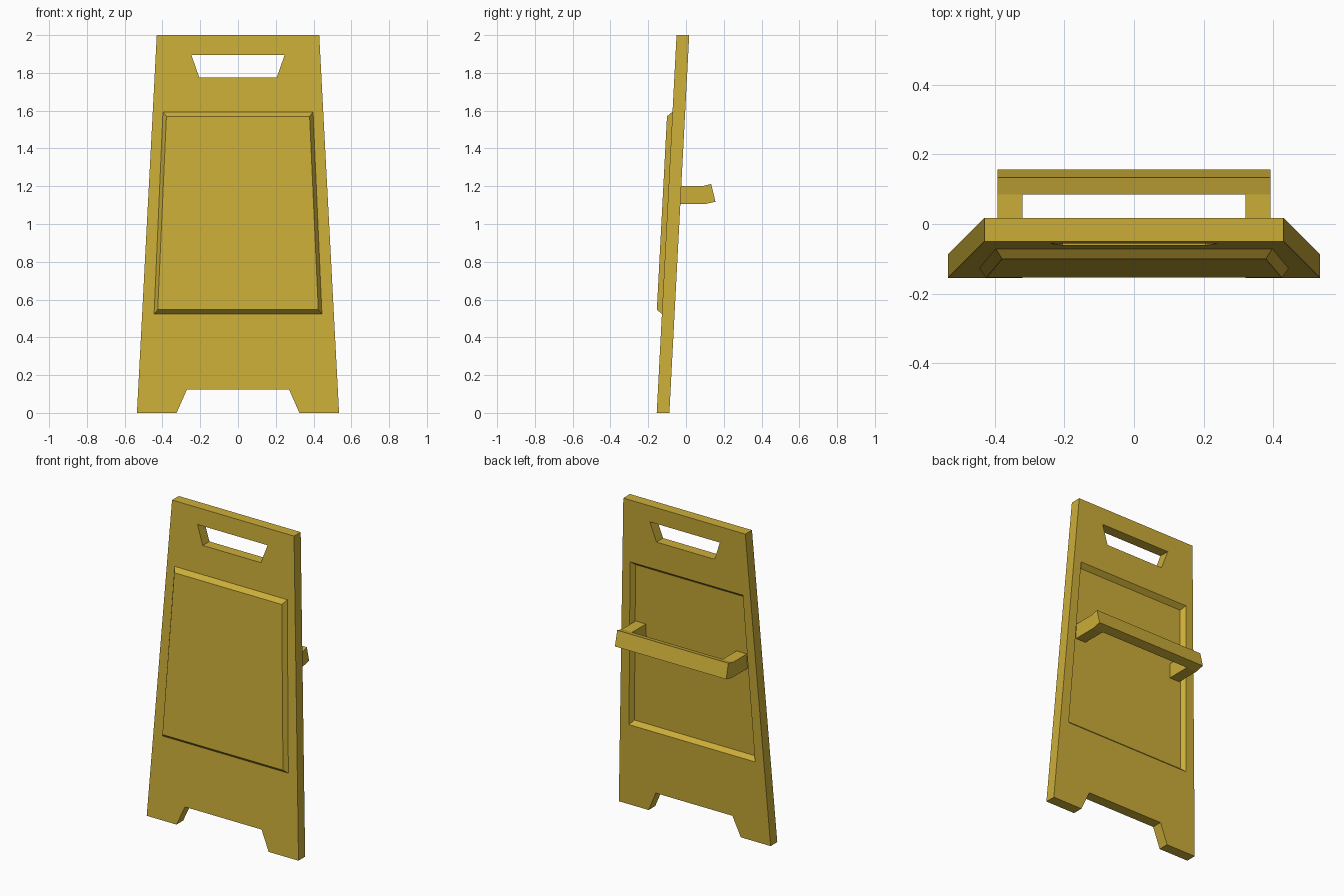
import bpy, bmesh

if "Cube" in bpy.data.objects:
    bpy.data.objects.remove(bpy.data.objects["Cube"])

LEAN = 0.0525            # y gained per unit of height
FRONT, BACK = -0.155, -0.088

mat = bpy.data.materials.new("yellow_plastic")
mat.diffuse_color = (0.6, 0.42, 0.04, 1)
mat.use_nodes = True
mat.node_tree.nodes["Principled BSDF"].inputs["Base Color"].default_value = mat.diffuse_color


def loft(name, rings):
    """Closed solid from two matching rings of 3D points."""
    bm = bmesh.new()
    a, b = [[bm.verts.new(p) for p in r] for r in rings]
    bm.faces.new(a)
    bm.faces.new(b)
    for i in range(len(a)):
        j = (i + 1) % len(a)
        bm.faces.new((a[i], a[j], b[j], b[i]))
    bmesh.ops.recalc_face_normals(bm, faces=bm.faces)
    me = bpy.data.meshes.new(name)
    bm.to_mesh(me)
    bm.free()
    ob = bpy.data.objects.new(name, me)
    bpy.context.collection.objects.link(ob)
    me.materials.append(mat)
    return ob


def mirrored(half):
    return half + [(-x, z) for x, z in reversed(half)]


def leaning(outline, y):
    """Front-view outline placed on a leaning plane."""
    return [(x, y + LEAN * z, z) for x, z in outline]


def boolean(target, tool, op):
    m = target.modifiers.new(op.lower(), 'BOOLEAN')
    m.operation, m.object, m.solver = op, tool, 'EXACT'
    bpy.context.view_layer.objects.active = target
    bpy.ops.object.modifier_apply(modifier=m.name)
    bpy.data.objects.remove(tool)


# Board with foot notch
board = mirrored([(0.27, 0.125), (0.325, 0), (0.535, 0), (0.43, 2)])
sign = loft("sign_board", [leaning(board, FRONT), leaning(board, BACK)])

# Grip opening
grip = mirrored([(0.205, 1.775), (0.247, 1.895)])
boolean(sign, loft("grip_cutter", [leaning(grip, FRONT - 0.1), leaning(grip, BACK + 0.1)]), 'DIFFERENCE')

# Embossed panel: raised in front, hollow behind
outer = mirrored([(0.445, 0.522), (0.398, 1.595)])
inner = mirrored([(0.425, 0.547), (0.379, 1.57)])
boolean(sign, loft("recess_cutter", [leaning(outer, BACK + 0.001), leaning(inner, BACK - 0.028)]), 'DIFFERENCE')
boolean(sign, loft("raised_panel", [leaning(outer, FRONT + 0.001), leaning(inner, FRONT - 0.028)]), 'UNION')

# Rear handle: two posts and a tilted cross bar, profiles in (y, z)
post = [(-0.07, 1.2), (0.085, 1.2), (0.098, 1.105), (-0.07, 1.105)]
bar = [(0.085, 1.2), (0.133, 1.212), (0.156, 1.118), (0.098, 1.105)]


def across(name, profile, x0, x1):
    return loft(name, [[(x, y, z) for y, z in profile] for x in (x0, x1)])


across("handle_bar", bar, -0.392, 0.392)
for side, s in (("left", -1), ("right", 1)):
    across("handle_post_" + side, post, s * 0.32, s * 0.392)
